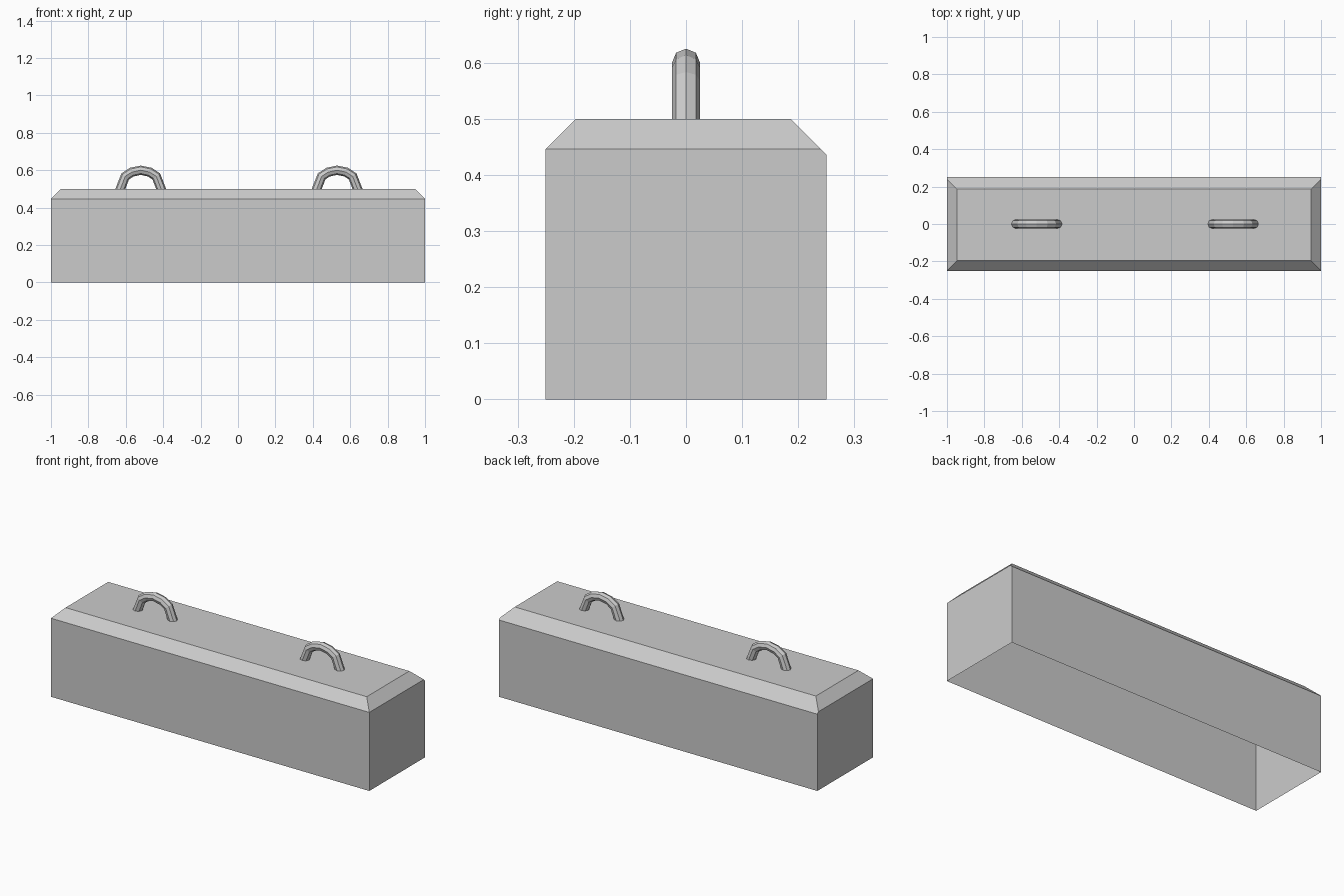
import bpy, bmesh, math
from mathutils import Vector

cube = bpy.data.objects.get("Cube")
if cube:
    bpy.data.objects.remove(cube, do_unlink=True)

# One plain grey for everything
grey = bpy.data.materials.new("light_grey")
grey.use_nodes = True
grey.diffuse_color = (0.6, 0.6, 0.6, 1)
grey.node_tree.nodes["Principled BSDF"].inputs["Base Color"].default_value = grey.diffuse_color


def finish(bm, name):
    bmesh.ops.recalc_face_normals(bm, faces=bm.faces)
    mesh = bpy.data.meshes.new(name)
    bm.to_mesh(mesh)
    bm.free()
    mesh.materials.append(grey)
    obj = bpy.data.objects.new(name, mesh)
    bpy.context.collection.objects.link(obj)
    return obj


# Block: a box with its upper edges sliced off, open underneath
HEIGHT = 0.5
bm = bmesh.new()
bmesh.ops.create_cube(bm, size=1)
for v in bm.verts:
    v.co = Vector((v.co.x * 2, v.co.y * 0.5, (v.co.z + 0.5) * HEIGHT))

# Each slice: outward side, distance of that side, chamfer width
for side, reach, cut in (((1, 0), 1, 0.054), ((-1, 0), 1, 0.054),
                         ((0, -1), 0.25, 0.054), ((0, 1), 0.25, 0.064)):
    out = Vector((*side, 0))
    point = out * (reach - cut) + Vector((0, 0, HEIGHT))
    result = bmesh.ops.bisect_plane(
        bm, geom=bm.verts[:] + bm.edges[:] + bm.faces[:], dist=1e-5,
        plane_co=point, plane_no=out + Vector((0, 0, 1)), clear_outer=True)
    rim = [e for e in result["geom_cut"] if isinstance(e, bmesh.types.BMEdge)]
    bmesh.ops.contextual_create(bm, geom=rim)

bottom = [f for f in bm.faces if all(v.co.z < 1e-4 for v in f.verts)]
bmesh.ops.delete(bm, geom=bottom, context='FACES_ONLY')
finish(bm, "block")

# Handles: an eight-sided bar swept along a faceted arch with splayed legs
RADIUS, SIDES = 0.025, 8
half = [((0, 0.6), (0, 1)),
        ((0.048, 0.59), (0.38, 0.93)),
        ((0.083, 0.567), (0.81, 0.65)),
        ((0.109, 0.5), (1.08, 0))]
arch = [((-x, z), (-nx, nz)) for (x, z), (nx, nz) in half[:0:-1]] + half


def handle(name, x):
    bm = bmesh.new()
    rings = []
    for (px, pz), (nx, nz) in arch:
        ring = []
        for i in range(SIDES):
            a = math.tau * i / SIDES
            c, s = RADIUS * math.cos(a), RADIUS * math.sin(a)
            ring.append(bm.verts.new((x + px + nx * c, s, pz + nz * c)))
        rings.append(ring)
    for a, b in zip(rings, rings[1:]):
        for i in range(SIDES):
            j = (i + 1) % SIDES
            bm.faces.new((a[i], a[j], b[j], b[i]))
    finish(bm, name)


handle("right_handle", -0.52)
handle("left_handle", 0.53)
